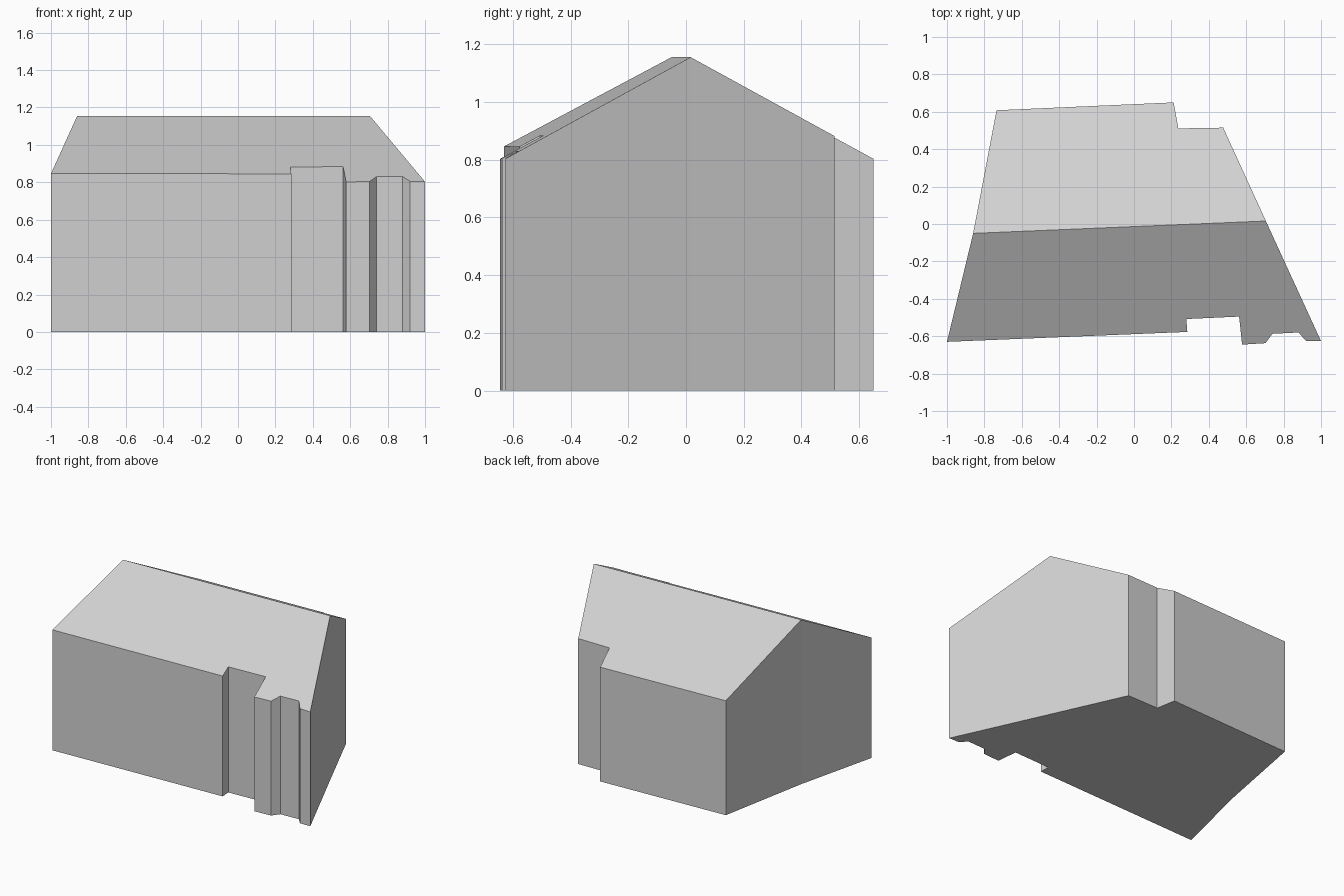
import bpy
import bmesh

cube = bpy.data.objects.get("Cube")
if cube:
    bpy.data.objects.remove(cube, do_unlink=True)

# One plain grey for walls and roof
grey = bpy.data.materials.new("light grey")
grey.use_nodes = True
colour = (0.64, 0.64, 0.64, 1)
grey.diffuse_color = colour
grey.node_tree.nodes["Principled BSDF"].inputs["Base Color"].default_value = colour

# Footprint halves, each running counter-clockwise between the gable ends
west, east = (-0.86, -0.05), (0.705, 0.016)
front = [(-1, -0.63), (0.285, -0.577), (0.28, -0.508), (0.562, -0.495),
         (0.578, -0.645), (0.703, -0.637), (0.74, -0.587), (0.88, -0.58),
         (0.92, -0.626), (1, -0.626)]
back = [(0.477, 0.515), (0.237, 0.511), (0.212, 0.65), (-0.735, 0.608)]
RIDGE, PITCH = 1.155, 0.538


def roof_height(x, y):
    """Height of the gable roof, falling evenly away from the ridge line."""
    slope = (east[1] - west[1]) / (east[0] - west[0])
    return RIDGE - PITCH * abs(y - west[1] - slope * (x - west[0]))


outline = [west] + front + [east] + back
n, e = len(outline), len(front) + 1

bm = bmesh.new()
low = [bm.verts.new((x, y, 0)) for x, y in outline]
top = [bm.verts.new((x, y, roof_height(x, y))) for x, y in outline]

# Floor, walls and the two roof slopes
bm.faces.new(low[::-1])
for i in range(n):
    j = (i + 1) % n
    bm.faces.new((low[i], low[j], top[j], top[i]))
bm.faces.new(top[:e + 1])
bm.faces.new(top[e:] + top[:1])
bmesh.ops.recalc_face_normals(bm, faces=bm.faces)

mesh = bpy.data.meshes.new("gabled_building")
bm.to_mesh(mesh)
bm.free()
mesh.materials.append(grey)
building = bpy.data.objects.new("gabled_building", mesh)
bpy.context.collection.objects.link(building)
